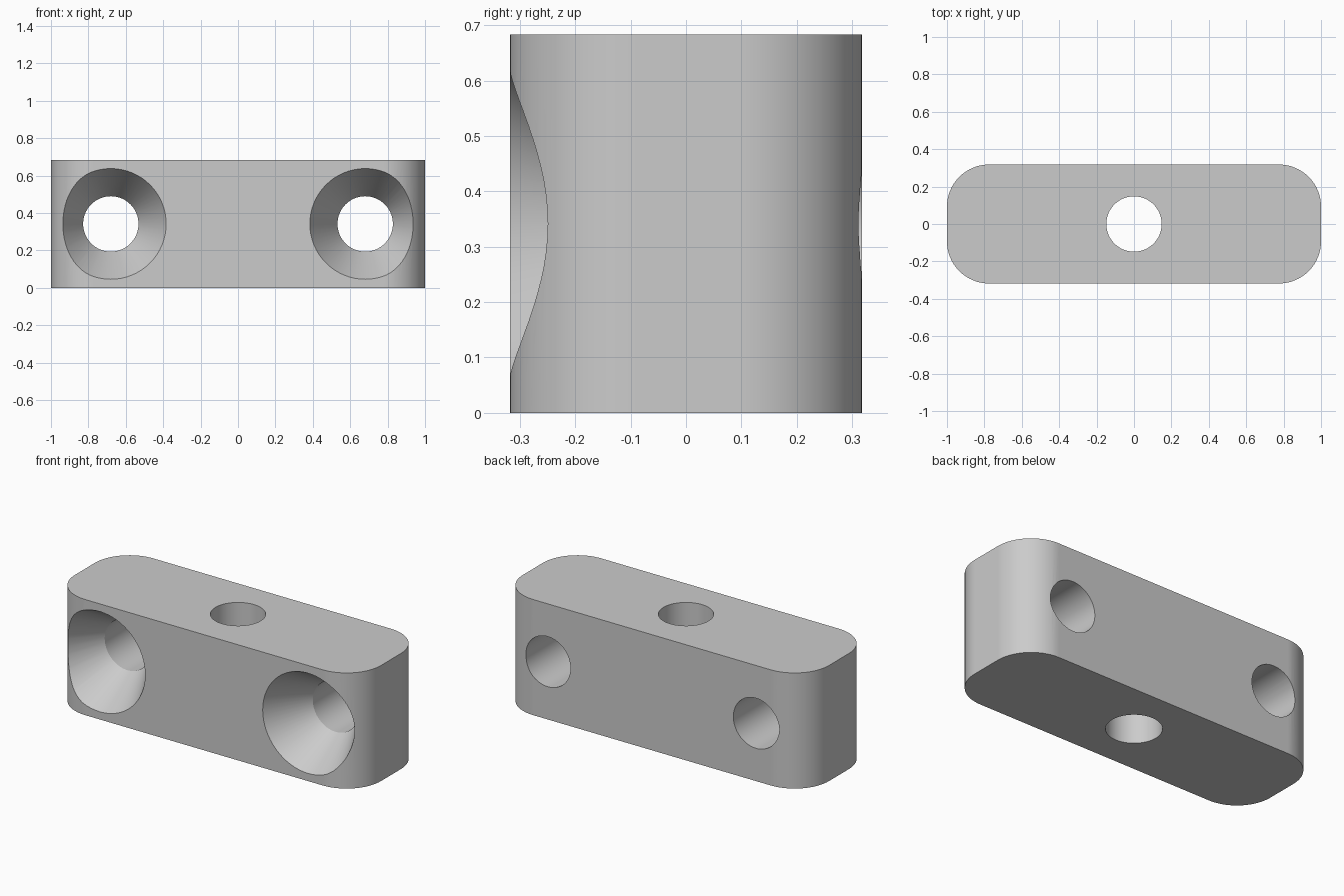
import bpy, bmesh, math
from mathutils import Matrix, Vector

HALF_Y, HEIGHT = 0.318, 0.683
CORNER = 0.225
HOLE_R, SINK_R = 0.148, 0.296
HOLE_X = 0.68
SLOPE = math.tan(math.radians(30))

cube = bpy.data.objects.get("Cube")
if cube:
    bpy.data.objects.remove(cube, do_unlink=True)

grey = bpy.data.materials.new("plain grey")
grey.use_nodes = True
colour = (0.6, 0.6, 0.6, 1)
grey.diffuse_color = colour
grey.node_tree.nodes["Principled BSDF"].inputs["Base Color"].default_value = colour


def make_object(name, bm):
    bmesh.ops.recalc_face_normals(bm, faces=bm.faces)
    mesh = bpy.data.meshes.new(name)
    bm.to_mesh(mesh)
    bm.free()
    mesh.materials.append(grey)
    obj = bpy.data.objects.new(name, mesh)
    bpy.context.collection.objects.link(obj)
    return obj


def lathe(name, profile, matrix, sides=64):
    """Solid of revolution from (radius, height) points, capped at both ends."""
    bm = bmesh.new()
    rings = []
    for r, h in profile:
        ring = []
        for i in range(sides):
            a = math.tau * i / sides
            ring.append(bm.verts.new(matrix @ Vector((r * math.cos(a), r * math.sin(a), h))))
        rings.append(ring)
    for low, high in zip(rings, rings[1:]):
        for i in range(sides):
            j = (i + 1) % sides
            bm.faces.new((low[i], low[j], high[j], high[i]))
    bm.faces.new(rings[0])
    bm.faces.new(rings[-1])
    obj = make_object(name, bm)
    obj.hide_render = True
    return obj


# Block with rounded vertical corners
bm = bmesh.new()
size = Matrix.Diagonal((2, 2 * HALF_Y, HEIGHT, 1))
bmesh.ops.create_cube(bm, size=1, matrix=Matrix.Translation((0, 0, HEIGHT / 2)) @ size)
upright = [e for e in bm.edges if abs(e.verts[0].co.z - e.verts[1].co.z) > 0.1]
bmesh.ops.bevel(bm, geom=upright, offset=CORNER, offset_type='OFFSET',
                segments=16, profile=0.5, affect='EDGES')
block = make_object("mounting_block", bm)

# Centre hole cutter, then a countersunk hole cutter on each side
margin = 0.05
cutters = [lathe("centre_hole_cutter", [(HOLE_R, -margin), (HOLE_R, HEIGHT + margin)],
                 Matrix.Identity(4))]
sink_depth = (SINK_R - HOLE_R) / SLOPE
sink_profile = [(SINK_R + margin * SLOPE, -HALF_Y - margin),
                (HOLE_R, -HALF_Y + sink_depth),
                (HOLE_R, HALF_Y + margin)]
for side, label in ((1, "left"), (-1, "right")):
    place = (Matrix.Translation((side * HOLE_X, 0, HEIGHT / 2))
             @ Matrix.Rotation(-math.pi / 2, 4, 'X'))
    cutters.append(lathe(label + "_countersink_cutter", sink_profile, place))

# Cut the holes and drop the cutters
bpy.ops.object.select_all(action='DESELECT')
bpy.context.view_layer.objects.active = block
block.select_set(True)
for cutter in cutters:
    mod = block.modifiers.new("cut", 'BOOLEAN')
    mod.operation = 'DIFFERENCE'
    mod.solver = 'EXACT'
    mod.object = cutter
    bpy.ops.object.modifier_apply(modifier=mod.name)
    bpy.data.objects.remove(cutter, do_unlink=True)

# Smooth round walls, crisp rims
bpy.ops.object.shade_smooth_by_angle(angle=math.radians(25))
weighted = block.modifiers.new("flat_face_normals", 'WEIGHTED_NORMAL')
weighted.keep_sharp = True
